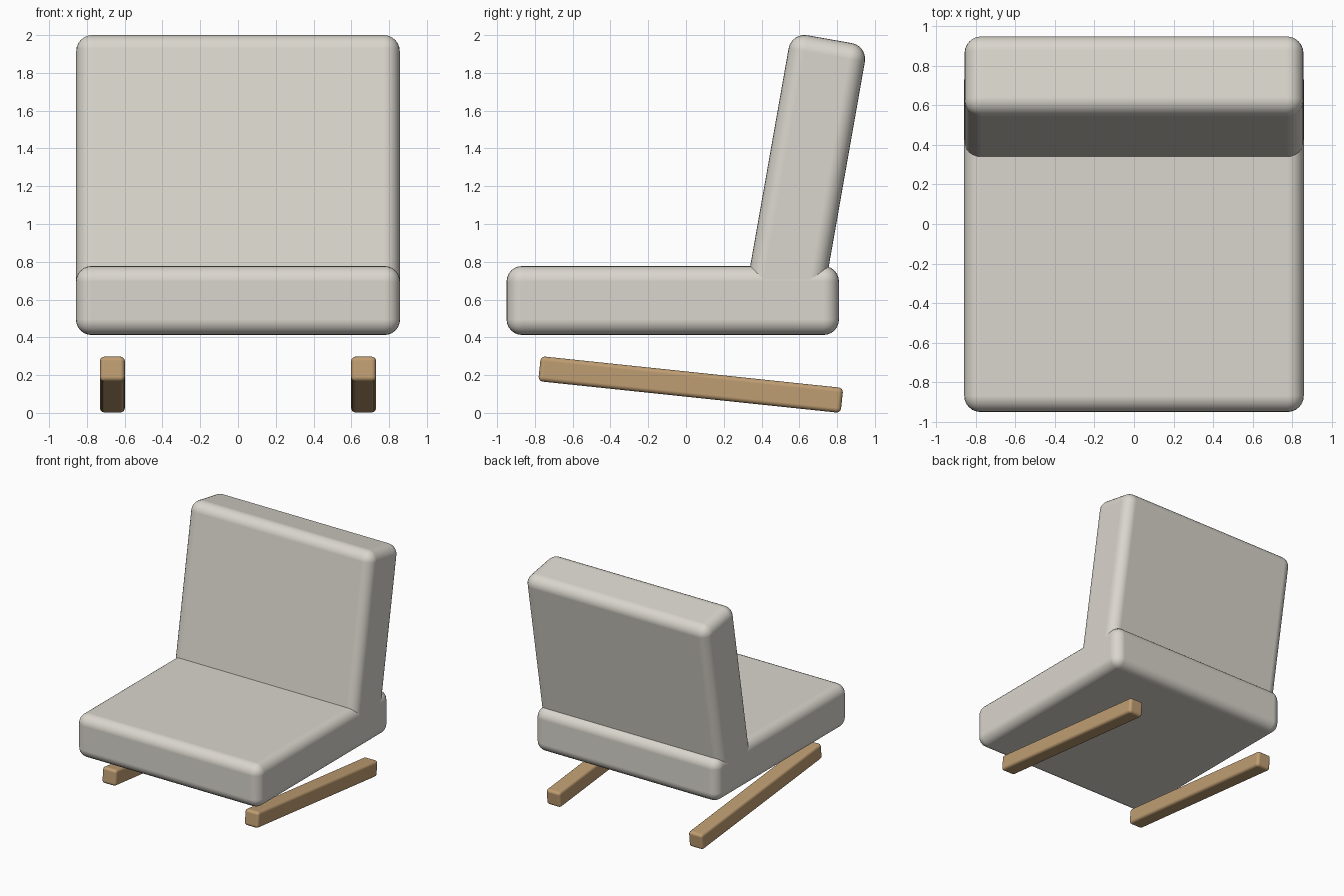
import bpy
from math import radians, sin, cos

if "Cube" in bpy.data.objects:
    bpy.data.objects.remove(bpy.data.objects["Cube"])


def material(name, color):
    mat = bpy.data.materials.new(name)
    mat.diffuse_color = (*color, 1)
    mat.use_nodes = True
    mat.node_tree.nodes["Principled BSDF"].inputs["Base Color"].default_value = mat.diffuse_color
    return mat


fabric = material("fabric", (0.70, 0.67, 0.61))
wood = material("wood", (0.52, 0.34, 0.17))


def soft_box(name, size, loc, tilt, radius, segments, mat):
    """Box with rounded edges, tilted about the x axis."""
    bpy.ops.mesh.primitive_cube_add(size=1, location=loc, rotation=(radians(tilt), 0, 0))
    ob = bpy.context.object
    ob.name = name
    ob.scale = size
    bpy.ops.object.transform_apply(location=False, rotation=False, scale=True)
    bevel = ob.modifiers.new("Rounded edges", "BEVEL")
    bevel.width = radius
    bevel.segments = segments
    bevel.harden_normals = True
    bpy.ops.object.shade_smooth()
    ob.data.materials.append(mat)
    return ob


# Seat cushion
soft_box("seat_cushion", (1.716, 1.76, 0.365), (0, -0.07, 0.595), 0, 0.082, 6, fabric)

# Back cushion, leaning back from its front top corner and sunk into the seat
lean, thick, length = 10, 0.41, 1.5
s, c = sin(radians(lean)), cos(radians(lean))
center = (0,
          0.558 + thick / 2 * c - length / 2 * s,
          2.014 - thick / 2 * s - length / 2 * c)
soft_box("back_cushion", (1.713, thick, length), center, -lean, 0.085, 6, fabric)

# Sloping wooden runners under the seat
for side, x in (("left", -0.665), ("right", 0.665)):
    soft_box(side + "_runner", (0.132, 1.61, 0.133), (x, 0.025, 0.15), -6, 0.024, 4, wood)
